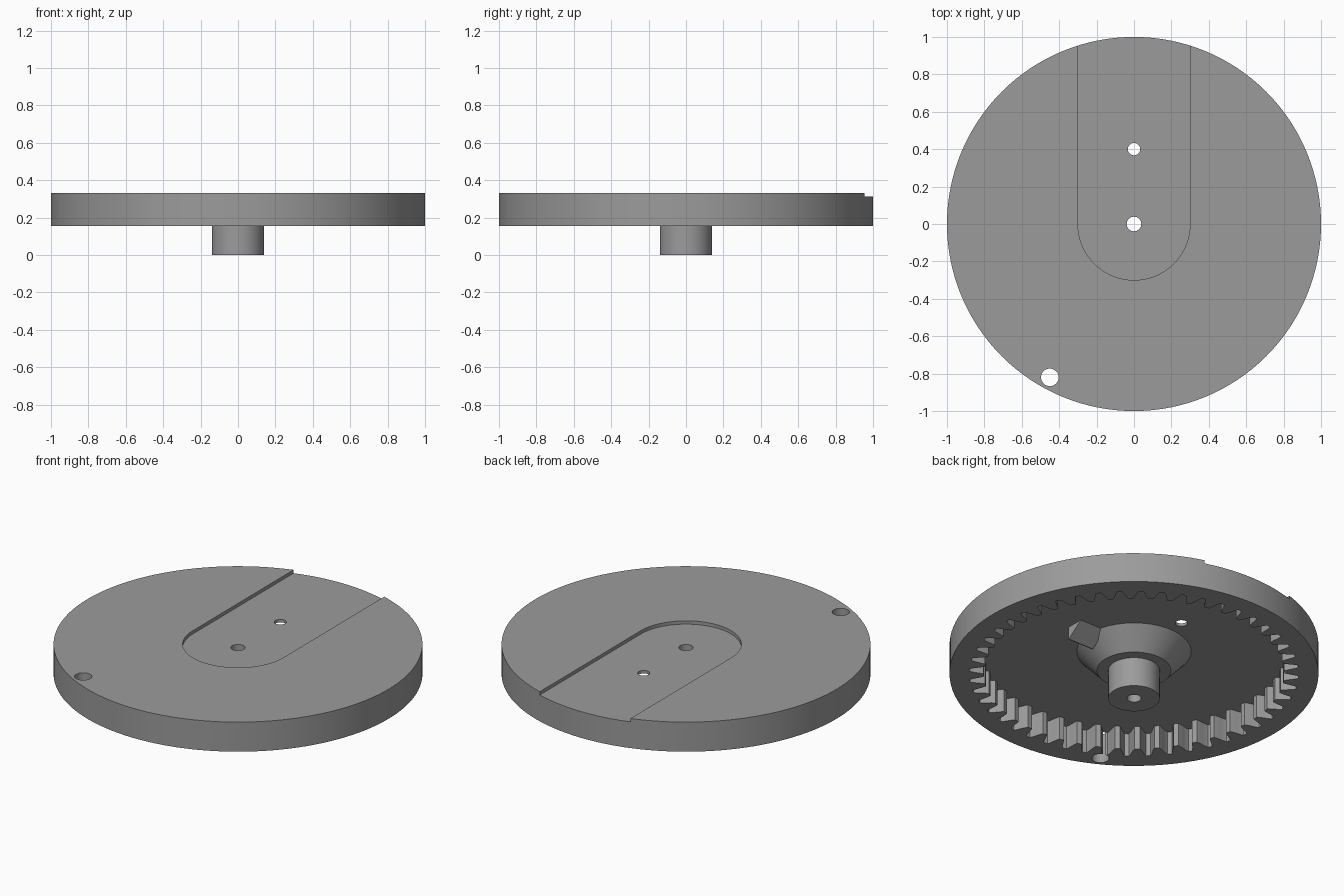
import bpy, bmesh, math
from math import sin, cos, pi

if "Cube" in bpy.data.objects:
    bpy.data.objects.remove(bpy.data.objects["Cube"])

BOTTOM, TOP = 0.155, 0.332    # disc faces
CEILING = 0.294               # inside of the gear cavity
SLOT_FLOOR = 0.312

grey = bpy.data.materials.new("grey")
grey.diffuse_color = (0.33, 0.33, 0.33, 1)
grey.use_nodes = True
grey.node_tree.nodes["Principled BSDF"].inputs["Base Color"].default_value = grey.diffuse_color


def finish(name, bm):
    bmesh.ops.recalc_face_normals(bm, faces=bm.faces)
    me = bpy.data.meshes.new(name)
    bm.to_mesh(me)
    bm.free()
    me.materials.append(grey)
    ob = bpy.data.objects.new(name, me)
    bpy.context.collection.objects.link(ob)
    return ob


def prism(name, outline, z0, z1):
    """Extrude an xy outline from z0 to z1."""
    bm = bmesh.new()
    face = bm.faces.new([bm.verts.new((x, y, z0)) for x, y in outline])
    new = bmesh.ops.extrude_face_region(bm, geom=[face])["geom"]
    bmesh.ops.translate(bm, vec=(0, 0, z1 - z0),
                        verts=[v for v in new if isinstance(v, bmesh.types.BMVert)])
    return finish(name, bm)


def circle(r, n, x=0, y=0):
    return [(x + r * cos(2 * pi * i / n), y + r * sin(2 * pi * i / n)) for i in range(n)]


def lathe(name, profile, n):
    """Closed solid of revolution from (radius, z) rings."""
    bm = bmesh.new()
    rings = [[bm.verts.new((x, y, z)) for x, y in circle(r, n)] for r, z in profile]
    for a, b in zip(rings, rings[1:]):
        for i in range(n):
            j = (i + 1) % n
            bm.faces.new((a[i], a[j], b[j], b[i]))
    bm.faces.new(rings[0])
    bm.faces.new(rings[-1])
    return finish(name, bm)


def combine(target, tool, operation):
    """Apply a boolean and remove the tool."""
    mod = target.modifiers.new("cut", "BOOLEAN")
    mod.operation, mod.solver, mod.object = operation, "EXACT", tool
    bpy.context.view_layer.update()
    deps = bpy.context.evaluated_depsgraph_get()
    me = bpy.data.meshes.new_from_object(target.evaluated_get(deps))
    target.modifiers.clear()
    target.data = me
    bpy.data.objects.remove(tool)


# Round plate
disc = prism("ring_gear_disc", circle(1, 128), BOTTOM, TOP)

# Toothed cavity open at the bottom
TEETH = 48
tooth = [(-0.37, 0.815), (-0.29, 0.835), (-0.23, 0.855), (-0.16, 0.88), (-0.10, 0.893),
         (0.10, 0.893), (0.16, 0.88), (0.23, 0.855), (0.29, 0.835), (0.37, 0.815)]
gear = [(r * cos(2 * pi * (i + t) / TEETH), r * sin(2 * pi * (i + t) / TEETH))
        for i in range(TEETH) for t, r in tooth]
combine(disc, prism("gear_cavity", gear, BOTTOM - 0.1, CEILING), "DIFFERENCE")

# Conical hub with shaft
hub = lathe("hub", [(0.14, 0), (0.14, 0.175), (0.2, 0.175),
                    (0.31, CEILING), (0.31, 0.303)], 64)
combine(disc, hub, "UNION")

# Ramp-shaped catch beside the hub
bm = bmesh.new()
section = [(-0.03, 0.302), (0.077, 0.302), (0.077, CEILING), (-0.025, 0.22), (-0.03, 0.22)]
ends = [[bm.verts.new((x, y, z)) for y, z in section] for x in (0.27, 0.44)]
for e in ends:
    bm.faces.new(e)
for i in range(5):
    j = (i + 1) % 5
    bm.faces.new((ends[0][i], ends[0][j], ends[1][j], ends[1][i]))
combine(disc, finish("catch", bm), "UNION")

# Round-ended slot in the top
slot = [(0.3 * cos(pi + pi * i / 32), 0.3 * sin(pi + pi * i / 32)) for i in range(33)]
slot += [(0.3, 1.2), (-0.3, 1.2)]
combine(disc, prism("slot", slot, SLOT_FLOOR, TOP + 0.1), "DIFFERENCE")

# Through holes
for x, y, r in ((0, 0, 0.039), (0, 0.4, 0.033), (-0.45, -0.82, 0.047)):
    combine(disc, prism("hole", circle(r, 32, x, y), -0.1, TOP + 0.1), "DIFFERENCE")

bpy.context.view_layer.objects.active = disc
disc.select_set(True)
bpy.ops.object.shade_smooth_by_angle(angle=math.radians(25))
